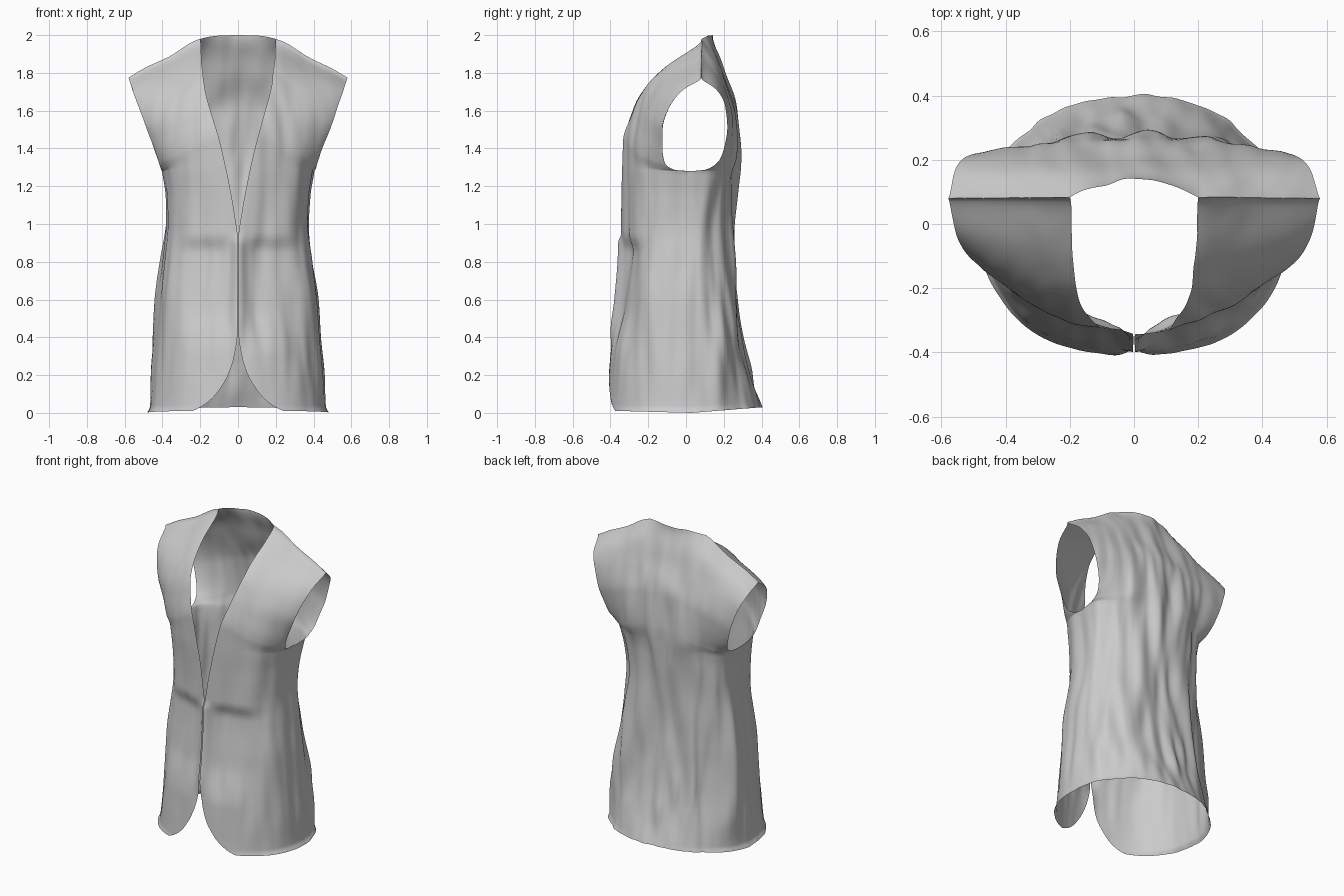
import bpy, bmesh
from math import sin, cos, asin, acos, pi
from mathutils import Vector, noise

if "Cube" in bpy.data.objects:
    bpy.data.objects.remove(bpy.data.objects["Cube"])


def curve(points):
    """Smooth monotone interpolation through (key, value) points."""
    def slope(i):
        if i == 0 or i == len(points) - 1:
            (a, p), (b, q) = points[:2] if i == 0 else points[-2:]
            return (q - p) / (b - a)
        (a, p), (b, q), (c, r) = points[i - 1:i + 2]
        d0, d1 = (q - p) / (b - a), (r - q) / (c - b)
        return 0 if d0 * d1 <= 0 else 2 * d0 * d1 / (d0 + d1)

    def f(k):
        k = min(max(k, points[0][0]), points[-1][0])
        i = 0
        while i < len(points) - 2 and k > points[i + 1][0]:
            i += 1
        (a, p), (b, q) = points[i], points[i + 1]
        h = b - a
        s = (k - a) / h
        return (p * (1 + 2 * s) * (1 - s) ** 2 + q * s * s * (3 - 2 * s)
                + h * slope(i) * s * (1 - s) ** 2 - h * slope(i + 1) * s * s * (1 - s))
    return f


def along(values):
    n = len(values) - 1
    return curve([(i / n, v) for i, v in enumerate(values)])


# body profiles by height
side_x = curve([(0, .48), (.03, .465), (.2, .455), (.4, .437), (.6, .425),
                (.8, .40), (1, .38), (1.15, .385), (1.28, .403)])
front_y = curve([(0, -.42), (.2, -.405), (.4, -.388), (.6, -.36), (.9, -.335), (1.28, -.338),
                 (1.45, -.335), (1.6, -.29), (1.75, -.215), (1.85, -.13), (1.93, -.03), (2, .085)])
back_y = curve([(0, .40), (.1, .37), (.2, .345), (.4, .30), (.6, .268), (.8, .255), (1, .25),
                (1.2, .262), (1.4, .29), (1.6, .27), (1.8, .205), (1.9, .18), (2, .14)])
# roundness of the cross-section: below 1 is boxier
back_e = curve([(0, 1.05), (.2, .9), (.5, .82), (1.1, .78), (1.4, .66), (2, .65)])
# inner front edge: rounded hem corner, closed middle, V neck
edge_x = curve([(0, .24), (.02, .2), (.06, .15), (.1, .115), (.2, .052), (.3, .02), (.42, .003),
                (.92, .002), (1.05, .018), (1.25, .055), (1.45, .10), (1.6, .14),
                (1.75, .176), (1.88, .193), (2, .2)])
# armhole edge from armpit to shoulder tip
hole_x = along([.403, .406, .418, .445, .485, .523, .56, .58])
hole_z = {-1: along([1.28, 1.285, 1.32, 1.40, 1.50, 1.61, 1.715, 1.775]),
          1: along([1.28, 1.287, 1.33, 1.42, 1.52, 1.63, 1.72, 1.775])}
hole_y = {-1: along([.03, -.05, -.11, -.125, -.125, -.095, -.025, .08]),
          1: along([.03, .10, .17, .205, .22, .21, .165, .08])}
middle_z = along([1.28, 1.37, 1.46, 1.55, 1.65, 1.76, 1.88, 2.0])
drop = curve([(0, 0), (.17, .01), (.345, .09), (.64, .52), (.86, .79), (1, 1)])


def smooth(a, b, v):
    v = min(max((v - a) / (b - a), 0), 1)
    return v * v * (3 - 2 * v)


def wrinkle(p):
    """Long vertical folds, deeper at the back."""
    d = Vector((p.x, p.y - .02, 0))
    if d.length < 1e-4:
        return p
    n = noise.noise(Vector((p.x * 6.5, p.y * 6.5, p.z * 1.5)))
    n += .6 * noise.noise(Vector((p.x * 15 + 5, p.y * 15, p.z * 2.5)))
    amp = .014 + .018 * smooth(-.1, .2, p.y)
    amp *= 1 - .6 * smooth(1.5, 1.85, p.z)
    amp *= .35 + .65 * smooth(0, .25, p.z)
    amp *= 1 - .6 * smooth(1.0, 1.3, p.z) * smooth(.28, .42, abs(p.x))
    return p + d.normalized() * n * amp


LOW, HIGH, COLS = 70, 60, 56


def row(k, face, side):
    """One half row; face -1 front, 1 back; side -1 left, 1 right."""
    if k <= LOW:
        t = 0
        zi = zo = 1.28 * (k / LOW) ** 1.4
        xo, yo = side_x(zo), .03
    else:
        t = (k - LOW) / HIGH
        zi, zo = middle_z(t), hole_z[face](t)
        xo, yo = hole_x(t), hole_y[face](t)
    ym = front_y(zi) if face < 0 else back_y(zi)
    e = .75 if face < 0 else back_e(zi)
    # the armhole cuts the body section where it reaches the armhole edge
    am = pi / 2
    if t > 0:
        tc = min(t, .5)
        yc = front_y(middle_z(tc)) if face < 0 else back_y(middle_z(tc))
        ratio = min(max((hole_y[face](tc) - .03) / (yc - .03), 0), .8)
        am = acos(ratio ** (1 / e))
        am += (.95 - am) * smooth(.45, .9, t)
    xin = edge_x(zi) if face < 0 else 0
    a0 = asin(xin / xo * sin(am))
    cm = max(cos(am), 0) ** e
    pts = []
    for j in range(COLS + 1):
        a = a0 + (am - a0) * j / COLS
        x = xo * sin(a) / sin(am)
        c = (max(cos(a), 0) ** e - cm) / (1 - cm)
        y = yo + (ym - yo) * c
        z = zi + (zo - zi) * drop(x / xo)
        seam = .085 + .055 * max(0, 1 - (x / .2) ** 2) - .005 * x / .58
        y += (seam - y) * t ** 12
        if face > 0:
            z += .03 * c * max(0, 1 - z / .3)
        else:
            # front closing edge stands out below the V neck, panel sinks in beside it
            band = smooth(.3, .55, z) * smooth(.95, .85, z)
            y -= .018 * smooth(.05, 0, x) * smooth(.3, .5, z) * smooth(.95, .9, z)
            y += .03 * band * smooth(.01, .1, x) * smooth(.36, .2, x)
            z += .012 * c * max(0, 1 - z / .1)
        pts.append(wrinkle(Vector((side * x, y, z))))
    return pts


# vest: left and right front panels and the back, welded along the side seams
bm = bmesh.new()
for face in (-1, 1):
    for side in (-1, 1):
        grid = [[bm.verts.new(p) for p in row(k, face, side)] for k in range(LOW + HIGH + 1)]
        for r0, r1 in zip(grid, grid[1:]):
            for j in range(COLS):
                quad = (r0[j], r0[j + 1], r1[j + 1], r1[j])
                bm.faces.new(quad if face * side < 0 else quad[::-1])
bmesh.ops.remove_doubles(bm, verts=bm.verts, dist=.0004)
bmesh.ops.recalc_face_normals(bm, faces=bm.faces)
for f in bm.faces:
    f.smooth = True
mesh = bpy.data.meshes.new("vest")
bm.to_mesh(mesh)
bm.free()
vest = bpy.data.objects.new("vest", mesh)
bpy.context.collection.objects.link(vest)
